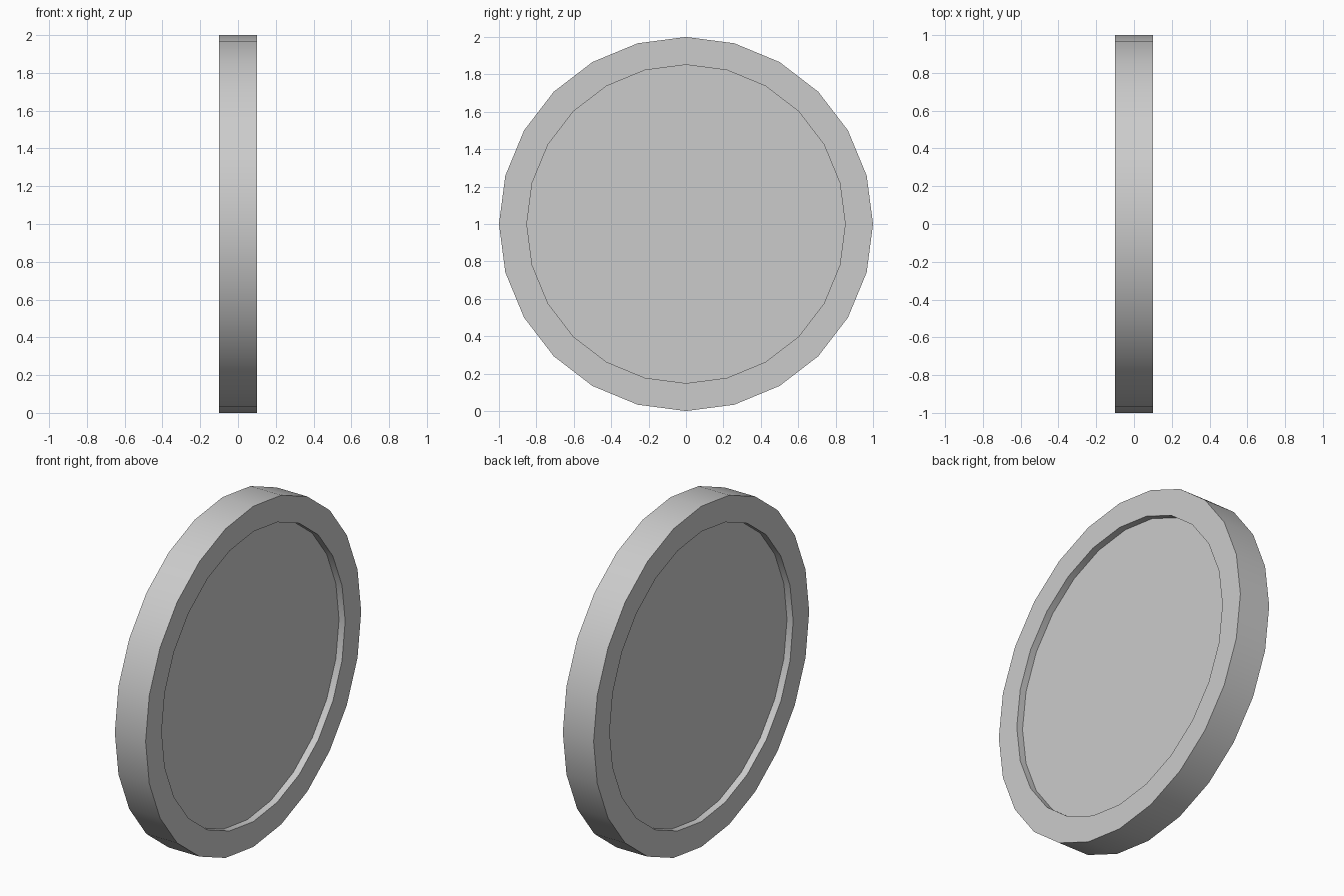
import bpy, bmesh, math
from mathutils import Matrix

if "Cube" in bpy.data.objects:
    bpy.data.objects.remove(bpy.data.objects["Cube"])

SIDES = 24
RADIUS, INNER, HALF, DEPTH = 1.0, 0.85, 0.1, 0.04

# Disc blank: cylinder lying along x with a vertex at the top
bm = bmesh.new()
bmesh.ops.create_cone(bm, cap_ends=True, segments=SIDES, radius1=RADIUS,
                      radius2=RADIUS, depth=2 * HALF,
                      matrix=Matrix.Rotation(math.pi / 2, 4, 'Y'))

# Recessed face on both sides, leaving a raised rim
caps = [f for f in bm.faces if len(f.verts) == SIDES]
for cap in caps:
    side = 1 if cap.calc_center_median().x > 0 else -1
    bmesh.ops.inset_region(bm, faces=[cap],
                           thickness=(RADIUS - INNER) * math.cos(math.pi / SIDES))
    cap = bmesh.ops.extrude_discrete_faces(bm, faces=[cap])['faces'][0]
    bmesh.ops.translate(bm, verts=cap.verts, vec=(-side * DEPTH, 0, 0))

bmesh.ops.translate(bm, verts=bm.verts, vec=(0, 0, RADIUS))
bmesh.ops.recalc_face_normals(bm, faces=bm.faces)

mesh = bpy.data.meshes.new("coin")
bm.to_mesh(mesh)
bm.free()
coin = bpy.data.objects.new("coin", mesh)
bpy.context.collection.objects.link(coin)

# Smooth round edge, crisp rim
bpy.context.view_layer.objects.active = coin
coin.select_set(True)
bpy.ops.object.shade_smooth_by_angle(angle=math.radians(30))
